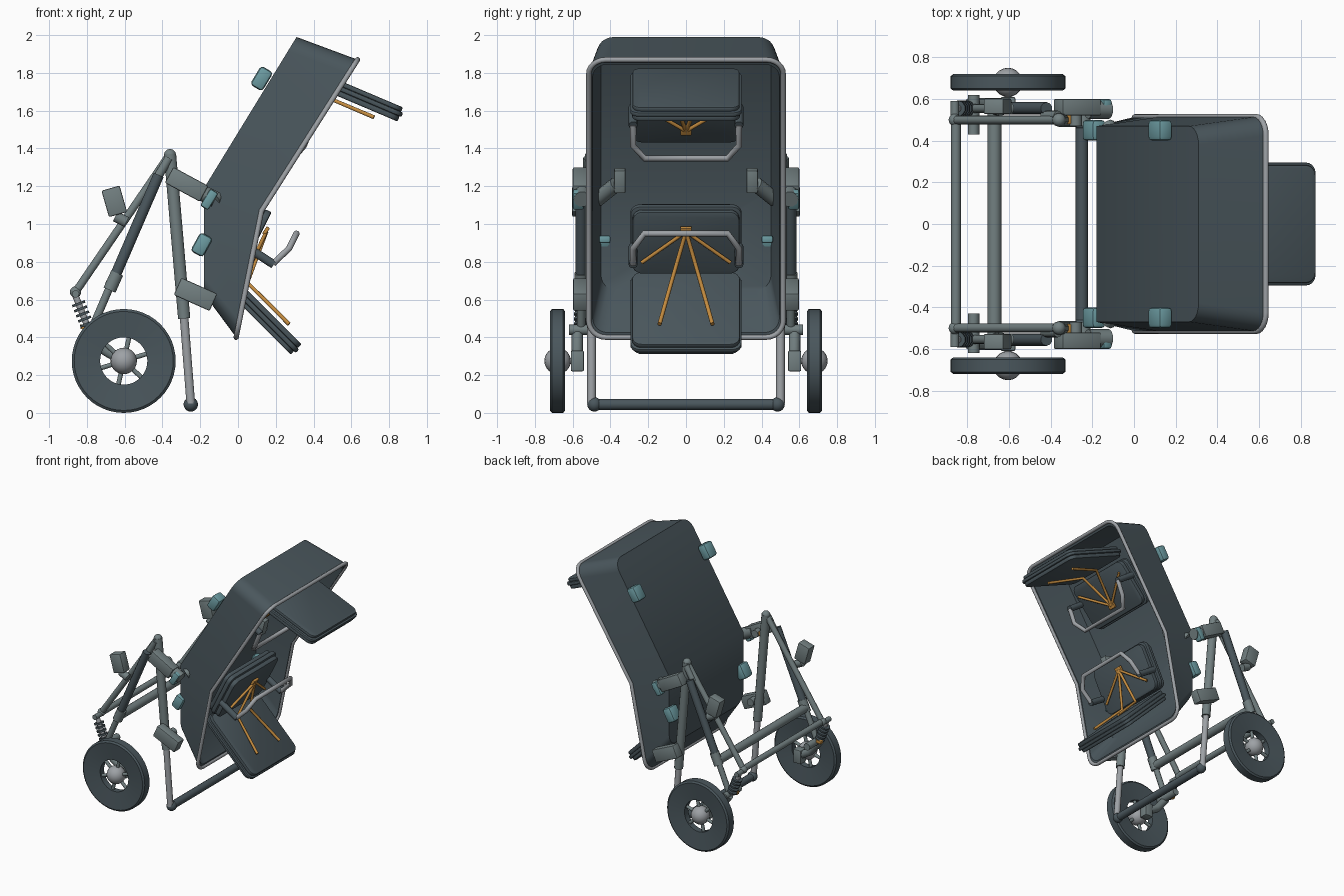
import bpy, bmesh
from math import sin, cos, pi, atan2, radians
from mathutils import Vector, Matrix

if "Cube" in bpy.data.objects:
    bpy.data.objects.remove(bpy.data.objects["Cube"])


def material(name, rgb):
    m = bpy.data.materials.new(name)
    m.use_nodes = True
    m.diffuse_color = (*rgb, 1)
    m.node_tree.nodes["Principled BSDF"].inputs["Base Color"].default_value = (*rgb, 1)
    return m


SLATE = material("dark slate", (.068, .094, .108))
STEEL = material("grey steel", (.17, .215, .22))
PALE = material("pale metal", (.34, .36, .38))
ORANGE = material("orange", (.55, .26, .05))
TEAL = material("teal", (.15, .33, .36))


def add(name, bm, mat, smooth=True):
    bmesh.ops.recalc_face_normals(bm, faces=bm.faces)
    me = bpy.data.meshes.new(name)
    bm.to_mesh(me)
    bm.free()
    me.materials.append(mat)
    ob = bpy.data.objects.new(name, me)
    bpy.context.collection.objects.link(ob)
    if smooth:
        bpy.ops.object.select_all(action='DESELECT')
        bpy.context.view_layer.objects.active = ob
        ob.select_set(True)
        bpy.ops.object.shade_smooth_by_angle(angle=radians(35))
    return ob


def tube(name, pts, r, mat, closed=False):
    cu = bpy.data.curves.new(name, 'CURVE')
    cu.dimensions = '3D'
    cu.bevel_depth, cu.bevel_resolution, cu.use_fill_caps = r, 3, True
    sp = cu.splines.new('POLY')
    sp.points.add(len(pts) - 1)
    for p, co in zip(sp.points, pts):
        p.co = (*co, 1)
    sp.use_cyclic_u = closed
    cu.materials.append(mat)
    ob = bpy.data.objects.new(name, cu)
    bpy.context.collection.objects.link(ob)


def bar(name, p0, p1, thick, y, width, mat, bevel=.008, corner=0):
    """Box running between two (x, z) points, centred on y."""
    p0, p1 = Vector(p0), Vector(p1)
    d, mid = p1 - p0, (p0 + p1) / 2
    bm = bmesh.new()
    bmesh.ops.create_cube(bm, size=1)
    bmesh.ops.scale(bm, vec=(d.length, width, thick), verts=bm.verts)
    if corner:
        up = [e for e in bm.edges if abs(e.verts[0].co.z - e.verts[1].co.z) > thick / 2]
        bmesh.ops.bevel(bm, geom=up, offset=corner, segments=5, profile=.5, affect='EDGES')
    rim = [e for e in bm.edges if e.calc_face_angle(0) > .6]
    bmesh.ops.bevel(bm, geom=rim, offset=bevel, segments=2, profile=.5, affect='EDGES')
    bm.transform(Matrix.Translation((mid.x, y, mid.y)) @ Matrix.Rotation(-atan2(d.y, d.x), 4, 'Y'))
    add(name, bm, mat)


def ball(name, co, r, mat):
    bm = bmesh.new()
    bmesh.ops.create_uvsphere(bm, u_segments=20, v_segments=12, radius=r)
    bm.transform(Matrix.Translation(co))
    add(name, bm, mat)


# --- Bent tub -------------------------------------------------------------
def ring(lo, mid, hi, w, r, n=6):
    """Rounded rectangle of half width w, folded at mid."""
    lo, mid, hi = Vector(lo), Vector(mid), Vector(hi)
    u, v = (mid - lo).normalized(), (mid - hi).normalized()
    arc = [(r * (1 - sin(a)), w - r * (1 - cos(a))) for a in (pi / 2 * (1 - i / n) for i in range(n + 1))]
    half = [(lo + u * t, y) for t, y in arc] + [(mid, w)] + [(hi + v * t, y) for t, y in reversed(arc)]
    full = half + [(p, -y) for p, y in reversed(half)]
    return [Vector((p.x, y, p.y)) for p, y in full]


rim = ring((-.01, .4), (.125, 1.07), (.633, 1.87), .515, .09)
loops = [ring((-.18, .63), (-.18, 1.19), (.31, 1.99), .47, .09),
         rim,
         ring((-.005, .425), (.125, 1.07), (.617, 1.845), .495, .08),
         ring((-.155, .65), (-.155, 1.18), (.32, 1.955), .45, .08)]
bm = bmesh.new()
rows = [[bm.verts.new(p) for p in lp] for lp in loops]
count, bend = len(rim), 7
for a, b in zip(rows, rows[1:]):
    for i in range(count):
        j = (i + 1) % count
        bm.faces.new((a[i], a[j], b[j], b[i]))
for row in (rows[0], rows[-1]):
    bm.faces.new(row[:bend + 1] + row[count - 1 - bend:])
    bm.faces.new(row[bend:count - bend])
add("tub", bm, SLATE)
tube("tub_rim", rim, .014, PALE, closed=True)


# --- Two identical folding seats, the upper one reflected -------------------
def seat(name, origin, d, n):
    o, d, n = Vector(origin), Vector(d).normalized(), Vector(n).normalized()

    def at(a, b):
        return o + d * a + n * b

    def at3(a, b, y):
        p = at(a, b)
        return (p.x, y, p.y)

    # stacked cushion layers
    for k, (b, t, s) in enumerate(((-.043, .03, .01), (-.07, .026, 0), (-.095, .026, .012))):
        bar(f"{name}_cushion_{k}", at(-.43 + s, b), at(.133 - s, b), t, 0, .59 - 2 * s, SLATE, .008, .05)
    for k, (off, t, s) in enumerate(((0, .036, .012), (.035, .036, 0), (.068, .032, .015))):
        bar(f"{name}_backrest_{k}", at(-.385 - off, .0 - off * .3), at(-.505 - off + s * .3, .36 - off * .3 - s),
            t, 0, .59 - 2 * s, SLATE, .009, .05)
    # looped grab handle and its arms
    half = [(-.286, .166, .28), (-.283, .283, .28), (-.311, .368, .22)]
    loop = half + [(a, b, -y) for a, b, y in reversed(half)]
    tube(f"{name}_handle", [at3(*p) for p in loop], .017, PALE)
    for s in (-1, 1):
        tube(f"{name}_handle_arm", [at3(-.45, .13, .28 * s), at3(-.28, .166, .28 * s)], .024, SLATE)
        # straps fanning out from the top plate
        tube(f"{name}_long_strap", [at3(-.431, .262, 0), at3(-.31, .0, .078 * s), at3(0, 0, .14 * s)], .011, ORANGE)
        tube(f"{name}_side_strap", [at3(-.431, .262, 0), at3(-.37, .09, .235 * s)], .01, ORANGE)
    bar(f"{name}_strap_plate", at(-.43, .24), at(-.44, .285), .02, 0, .06, ORANGE, .003)


seat("lower_seat", (.27, .47), (1, -1), (1, 1))
seat("upper_seat", (.72, 1.565), (.92, -.39), (-.39, -.92))


# --- Parts repeated on both sides -------------------------------------------
def wheel(s):
    c = Vector((-.605, .68 * s, .275))
    bm = bmesh.new()
    outline = [(.125, -.025), (.262, -.04), (.275, -.03), (.275, .03), (.262, .04), (.125, .025)]
    vs = [bm.verts.new((r, y, 0)) for r, y in outline]
    es = [bm.edges.new((vs[i - 1], vs[i])) for i in range(len(vs))]
    bmesh.ops.spin(bm, geom=vs + es, cent=(0, 0, 0), axis=(0, 1, 0), angle=2 * pi, steps=48)
    bmesh.ops.remove_doubles(bm, verts=bm.verts, dist=.0005)
    bm.transform(Matrix.Translation(c))
    add("wheel", bm, SLATE)
    ball("wheel_hub", c, .07, PALE)
    for k in range(6):
        ray = Vector((cos(k * pi / 3 + .3), 0, sin(k * pi / 3 + .3)))
        tube("wheel_spoke", [c + ray * .05, c + ray * .135], .013, STEEL)
    tube("axle", [(c.x, .54 * s, c.z), c], .016, PALE)


for s in (-1, 1):
    y, yo = .5 * s, .555 * s
    wheel(s)

    def side(name, pts, yy, r, mat):
        tube(name, [(x, yy, z) for x, z in pts], r, mat)

    # telescopic front leg
    side("front_leg", [(-.36, 1.37), (-.285, .5)], y, .034, STEEL)
    side("front_leg_extension", [(-.285, .5), (-.25, .05)], y, .024, PALE)
    ball("foot", (-.25, .485 * s, .045), .038, SLATE)
    # rear frame tubes
    side("rear_tube", [(-.36, 1.37), (-.86, .64)], y, .022, STEEL)
    ball("top_joint", (-.36, y, 1.365), .032, STEEL)
    ball("rear_joint", (-.86, y, .64), .03, STEEL)
    side("rear_strut", [(-.42, 1.26), (-.67, .68)], yo, .03, SLATE)
    side("rear_strut_top", [(-.365, 1.35), (-.43, 1.24)], .52 * s, .024, STEEL)
    side("rear_strut_end", [(-.66, .71), (-.78, .43)], yo, .022, STEEL)
    side("strut_collar", [(-.64, .74), (-.68, .65)], yo, .036, STEEL)
    # suspension spring and swing arm
    top, low = Vector((-.86, .62)), Vector((-.79, .44))
    for k in range(5):
        p = top.lerp(low, .2 + .15 * k)
        side("spring_coil", [p, p + (low - top) * .07], yo, .038, SLATE)
    side("spring_rod", [top, low], yo, .018, PALE)
    tube("spring_pin", [(-.86, .48 * s, .63), (-.86, .59 * s, .63)], .02, STEEL)
    side("swing_arm", [(-.79, .44), (-.7, .33), (-.605, .275)], .575 * s, .03, STEEL)
    tube("swing_pivot", [(-.77, .43 * s, .44), (-.77, .62 * s, .44)], .028, STEEL)
    bar("axle_block", (-.605, .22), (-.605, .33), .07, .575 * s, .07, STEEL)
    bar("spring_tag", (-.835, .455), (-.79, .46), .025, .53 * s, .03, ORANGE, .003)
    # latch block above the strut
    bar("latch_block", (-.675, 1.19), (-.635, 1.05), .1, .565 * s, .075, STEEL)
    side("latch_rod", [(-.65, 1.04), (-.59, 1.01)], yo, .03, STEEL)
    # hinge brackets between leg and tub
    bar("upper_hinge", (-.365, 1.26), (-.18, 1.16), .095, .56 * s, .08, STEEL)
    side("upper_hinge_pin", [(-.22, 1.18), (-.12, 1.13)], .55 * s, .045, STEEL)
    bar("lower_hinge", (-.32, .67), (-.13, .585), .1, .56 * s, .075, STEEL)
    for z, x in ((1.2, -.28), (.64, -.24)):
        tube("hinge_axle", [(x, .47 * s, z), (x, .58 * s, z)], .03, STEEL)
    bar("hinge_tag", (-.34, 1.22), (-.28, 1.19), .03, .505 * s, .05, ORANGE, .003)
    tube("inner_hinge_rod", [(-.13, .47 * s, 1.13), (-.04, .37 * s, 1.21)], .04, STEEL)
    bar("inner_hinge_block", (-.05, 1.17), (-.02, 1.29), .07, .35 * s, .06, STEEL)
    # clips
    bar("upper_clip", (.095, 1.72), (.155, 1.82), .075, .45 * s, .1, TEAL, .018)
    bar("lower_clip", (-.22, .84), (-.165, .94), .075, .45 * s, .1, TEAL, .018)
    bar("hinge_clip", (-.18, 1.085), (-.125, 1.175), .05, .57 * s, .06, TEAL, .012)
    bar("inner_clip", (-.15, .92), (-.1, .92), .04, .43 * s, .06, TEAL, .01)

# --- Cross bars ---------------------------------------------------------------
for name, x, z, half, r, mat in (("foot_bar", -.25, .045, .49, .03, SLATE),
                                 ("rear_bar", -.855, .64, .5, .024, STEEL),
                                 ("main_bar", -.67, .68, .55, .034, STEEL)):
    tube(name, [(x, -half, z), (x, half, z)], r, mat)
